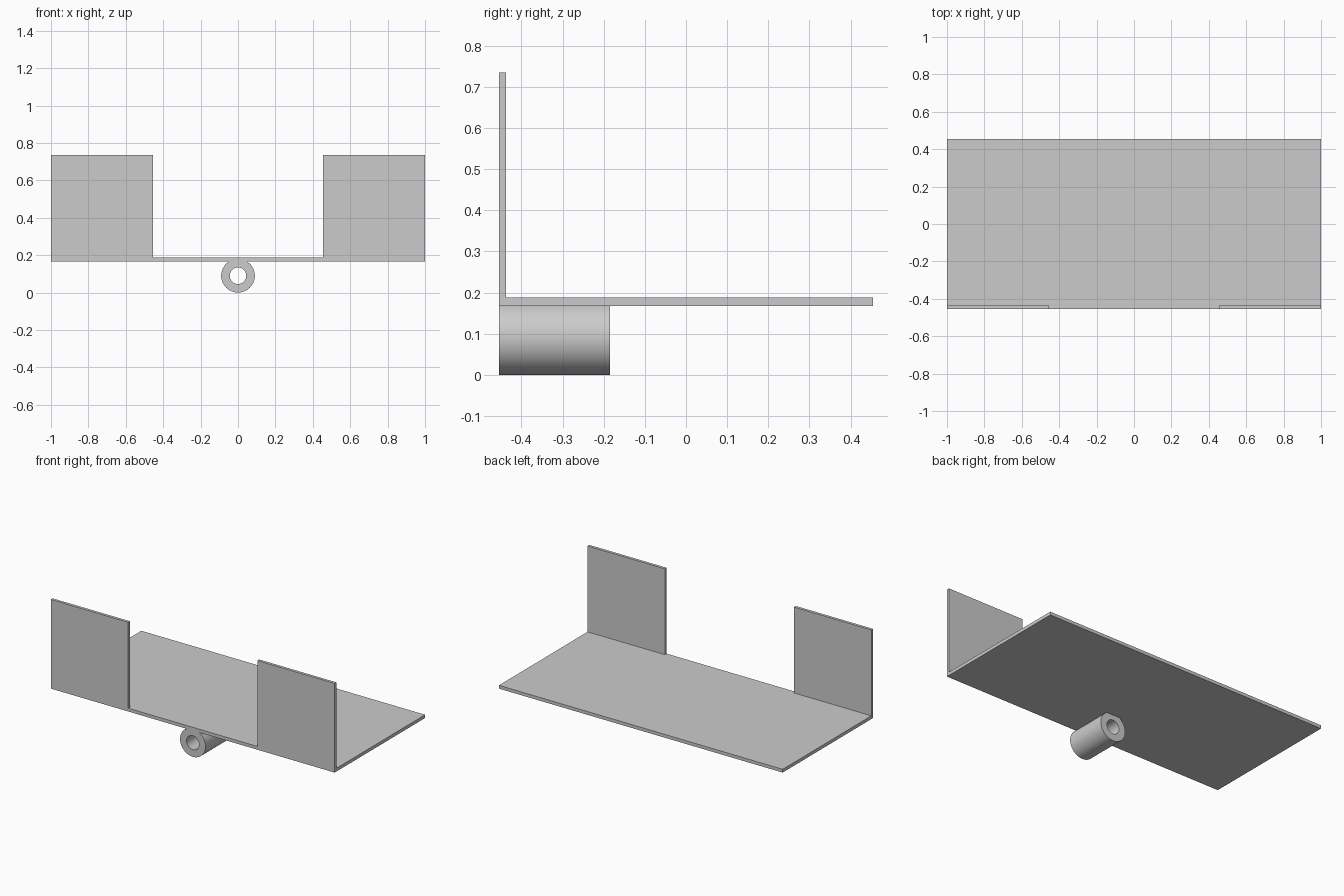
import bpy, bmesh
from math import pi, radians
from mathutils import Matrix

cube = bpy.data.objects.get("Cube")
if cube:
    bpy.data.objects.remove(cube, do_unlink=True)

GREY = (0.6, 0.6, 0.6, 1.0)
grey = bpy.data.materials.new("light grey")
grey.use_nodes = True
grey.diffuse_color = GREY
grey.node_tree.nodes["Principled BSDF"].inputs["Base Color"].default_value = GREY

FRONT, BACK = -0.455, 0.455
SHELF_BOTTOM, SHELF_TOP = 0.167, 0.188


def add_object(name, bm):
    mesh = bpy.data.meshes.new(name)
    bm.to_mesh(mesh)
    bm.free()
    mesh.materials.append(grey)
    obj = bpy.data.objects.new(name, mesh)
    bpy.context.collection.objects.link(obj)
    return obj


def add_box(name, low, high):
    bm = bmesh.new()
    bmesh.ops.create_cube(bm, size=1)
    for v in bm.verts:
        v.co = [h if c > 0 else l for c, l, h in zip(v.co, low, high)]
    return add_object(name, bm)


# Flat shelf
add_box("shelf", (-1, FRONT, SHELF_BOTTOM), (1, BACK, SHELF_TOP))

# Upright plates at the two front corners
for name, x0, x1 in (("right_plate", -1, -0.455), ("left_plate", 0.455, 1)):
    add_box(name, (x0, FRONT, SHELF_TOP), (x1, FRONT + 0.018, 0.735))

# Mounting tube: ring profile spun about its axis, trimmed at the shelf underside
OUTER, INNER, TUBE_BACK = 0.09, 0.044, -0.185
bm = bmesh.new()
ring = [bm.verts.new((r, 0, y)) for r, y in
        ((INNER, FRONT), (OUTER, FRONT), (OUTER, TUBE_BACK), (INNER, TUBE_BACK))]
edges = [bm.edges.new((ring[i], ring[(i + 1) % 4])) for i in range(4)]
bmesh.ops.spin(bm, geom=ring + edges, cent=(0, 0, 0), axis=(0, 0, 1),
               angle=2 * pi, steps=64, use_duplicate=False)
bmesh.ops.remove_doubles(bm, verts=bm.verts, dist=0.0001)
bmesh.ops.transform(bm, verts=bm.verts,
                    matrix=Matrix.Translation((0, 0, OUTER)) @ Matrix.Rotation(-pi / 2, 4, "X"))
bmesh.ops.bisect_plane(bm, geom=bm.verts[:] + bm.edges[:] + bm.faces[:],
                       plane_co=(0, 0, SHELF_BOTTOM), plane_no=(0, 0, 1), clear_outer=True)
bmesh.ops.recalc_face_normals(bm, faces=bm.faces)
tube = add_object("mounting_tube", bm)

bpy.ops.object.select_all(action="DESELECT")
tube.select_set(True)
bpy.context.view_layer.objects.active = tube
bpy.ops.object.shade_smooth_by_angle(angle=radians(30))
